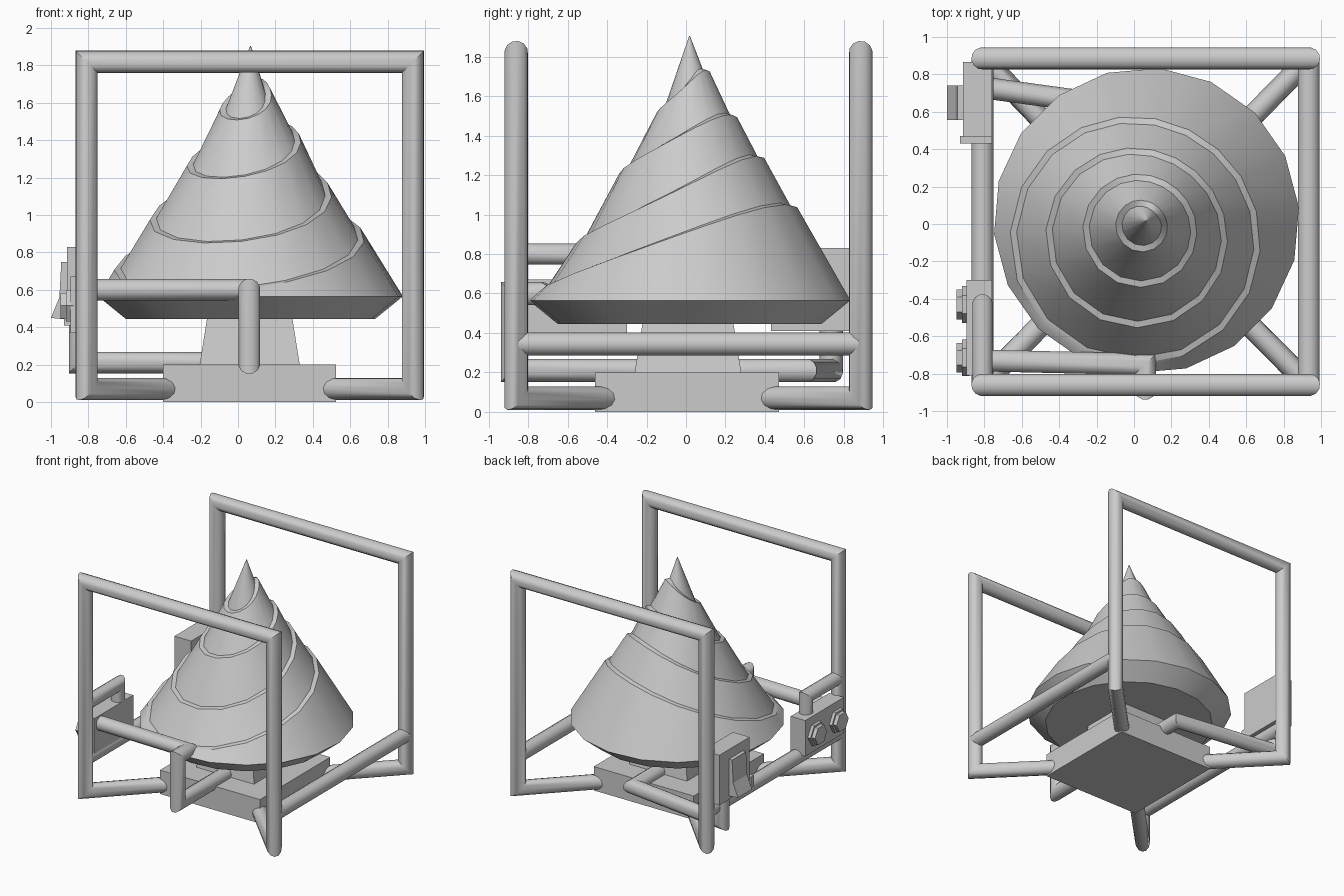
import bpy, bmesh, math
from mathutils import Vector

if "Cube" in bpy.data.objects:
    bpy.data.objects.remove(bpy.data.objects["Cube"])

grey = bpy.data.materials.new("light grey metal")
grey.diffuse_color = (0.6, 0.6, 0.6, 1)
grey.use_nodes = True
grey.node_tree.nodes["Principled BSDF"].inputs["Base Color"].default_value = grey.diffuse_color


def finish(name, bm, smooth=False):
    bmesh.ops.recalc_face_normals(bm, faces=bm.faces)
    me = bpy.data.meshes.new(name)
    bm.to_mesh(me)
    bm.free()
    me.materials.append(grey)
    ob = bpy.data.objects.new(name, me)
    bpy.context.collection.objects.link(ob)
    if smooth:
        bpy.ops.object.select_all(action='DESELECT')
        ob.select_set(True)
        bpy.context.view_layer.objects.active = ob
        bpy.ops.object.shade_smooth_by_angle(angle=math.radians(32))
    return ob


def skin(name, rings, smooth=False):
    """Join equal rings of points with quads and cap both ends."""
    bm = bmesh.new()
    rows = [[bm.verts.new(p) for p in ring] for ring in rings]
    n = len(rows[0])
    for a, b in zip(rows, rows[1:]):
        for i in range(n):
            j = (i + 1) % n
            bm.faces.new((a[i], a[j], b[j], b[i]))
    bm.faces.new(rows[0])
    bm.faces.new(rows[-1])
    return finish(name, bm, smooth)


def tube(name, pts, r=0.06, n=12):
    """Round pipe along a path, with mitred corners."""
    pts = [Vector(p) for p in pts]
    dirs = [(b - a).normalized() for a, b in zip(pts, pts[1:])]
    u = dirs[0].orthogonal().normalized()
    v = dirs[0].cross(u)
    ang = [2 * math.pi * i / n for i in range(n)]
    ring = [pts[0] + r * (u * math.cos(a) + v * math.sin(a)) for a in ang]
    rings = [ring]
    for k in range(1, len(pts)):
        d = dirs[k - 1]
        nrm = d + dirs[k] if k < len(dirs) else d
        ring = [p + d * ((pts[k] - p).dot(nrm) / d.dot(nrm)) for p in ring]
        rings.append(ring)
    return skin(name, rings, True)


def rect(x0, x1, y0, y1, z):
    return [(x0, y0, z), (x1, y0, z), (x1, y1, z), (x0, y1, z)]


def box(name, x0, x1, y0, y1, z0, z1):
    return skin(name, [rect(x0, x1, y0, y1, z0), rect(x0, x1, y0, y1, z1)])


XL, XR, YF, YB = -0.81, 0.935, -0.86, 0.885

# Front and back hoops, each with legs running in to the base corners
for name, y, yi in (("front_hoop", YF, -0.40), ("back_hoop", YB, 0.42)):
    tube(name, [(-0.36, yi, 0.07), (XL, y, 0.07), (XL, y, 1.82),
                (XR, y, 1.82), (XR, y, 0.07), (0.48, yi, 0.07)])

# Side rails
for name, x in (("left_rail", XL), ("right_rail", XR)):
    tube(name, [(x, YF, 0.345), (x, YB, 0.345)])

# Base block and tapered pedestal
box("base", -0.40, 0.525, -0.46, 0.47, 0, 0.20)
skin("pedestal", [rect(-0.205, 0.33, -0.26, 0.28, 0.20),
                  rect(-0.165, 0.29, -0.22, 0.24, 0.45)])

# Drill cone with tilted stepped ledges
CX, CY, N = 0.067, 0.018, 18
angles = [math.radians(5 + 360 * i / N) for i in range(N)]


def cone_ring(r, z, rs=0, rc=0, zs=0, zc=0):
    out = []
    for a in angles:
        s, c = math.sin(a), math.cos(a)
        rad = r + rs * s + rc * c
        out.append((CX + rad * c, CY + rad * s, z + zs * s + zc * c))
    return out


rings = [cone_ring(0.67, 0.445), cone_ring(0.818, 0.565)]
# radius, its sine and cosine sway, height, its sine and cosine sway
for r, rs, rc, z, zs, zc in ((0.66, -0.108, -0.062, 0.82, 0.21, 0.095),
                             (0.477, -0.093, -0.055, 1.073, 0.208, 0.08),
                             (0.300, -0.055, -0.037, 1.35, 0.137, 0.075),
                             (0.135, -0.030, -0.028, 1.62, 0.10, 0.05)):
    rings.append(cone_ring(r, z, rs, rc, zs, zc))
    rings.append(cone_ring(r - 0.034, z + 0.008, rs, rc, zs, zc))
rings.append(cone_ring(0.002, 1.905))
skin("drill_cone", rings, True)

# Conduits from the pedestal to the controls
tube("front_conduit", [(XL, -0.73, 0.60), (0.06, -0.75, 0.60), (0.06, -0.88, 0.60),
                       (0.06, -0.88, 0.21), (0.06, -0.20, 0.21)])
tube("back_conduit", [(0.06, 0.20, 0.21), (0.06, 0.61, 0.21),
                      (-0.845, 0.735, 0.21), (-0.845, 0.735, 0.45)])
tube("button_conduit", [(XL, YF, 0.80), (XL, -0.43, 0.80), (XL, -0.43, 0.60)], 0.055)

# Button panel with two hexagonal buttons
box("button_panel", -0.895, -0.76, -0.81, -0.30, 0.37, 0.67)


def hexagon(x, y, z, r):
    return [(x, y + r * math.cos(math.pi * i / 3), z + r * math.sin(math.pi * i / 3))
            for i in range(6)]


for i, y in enumerate((-0.43, -0.715)):
    skin(f"button_{i + 1}", [hexagon(-0.88, y, 0.515, 0.098), hexagon(-0.92, y, 0.515, 0.098),
                             hexagon(-0.92, y, 0.515, 0.08), hexagon(-0.95, y, 0.515, 0.08)])

# Switch housing, side flange and rocker lever
box("switch_housing", -0.915, -0.76, 0.465, 0.865, 0.41, 0.83)
box("switch_flange", -0.93, -0.76, 0.43, 0.47, 0.41, 0.50)
profile = [(-0.90, 0.44), (-1.0, 0.45), (-0.955, 0.56), (-0.945, 0.75), (-0.90, 0.75)]
skin("rocker", [[(x, y, z) for x, z in profile] for y in (0.555, 0.74)])
